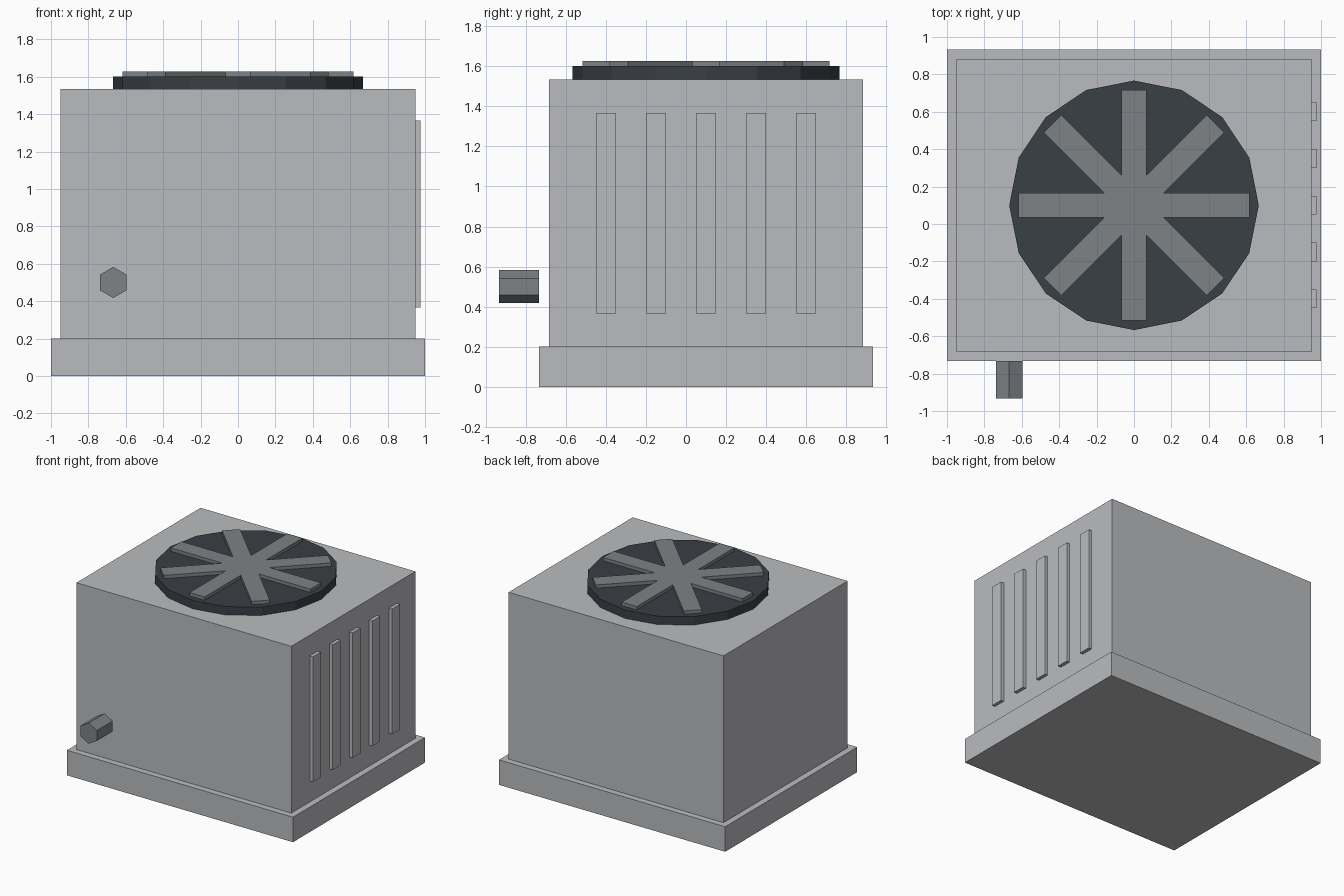
import bpy
import math
from mathutils import Matrix, Vector

cube = bpy.data.objects.get("Cube")
if cube:
    bpy.data.objects.remove(cube, do_unlink=True)


def material(name, rgb):
    mat = bpy.data.materials.new(name)
    mat.use_nodes = True
    colour = (*rgb, 1.0)
    mat.diffuse_color = colour
    mat.node_tree.nodes["Principled BSDF"].inputs["Base Color"].default_value = colour
    return mat


light_grey = material("light_grey", (0.49, 0.50, 0.52))
mid_grey = material("mid_grey", (0.21, 0.225, 0.235))
charcoal = material("charcoal", (0.042, 0.05, 0.06))


def finish(name, mat):
    obj = bpy.context.object
    obj.name = name
    obj.data.name = name
    obj.data.materials.append(mat)
    return obj


def box(name, mat, centre, size, turn=0.0):
    bpy.ops.mesh.primitive_cube_add(size=1, location=centre, rotation=(0, 0, turn))
    obj = finish(name, mat)
    obj.data.transform(Matrix.Diagonal((*size, 1)))
    return obj


def prism(name, mat, sides, radius, depth, centre, rotation=(0, 0, 0)):
    bpy.ops.mesh.primitive_cylinder_add(vertices=sides, radius=radius, depth=depth,
                                        location=centre, rotation=rotation)
    return finish(name, mat)


MID_Y = 0.1
BODY_TOP = 1.533

# Base slab and cabinet
box("base_slab", light_grey, (0, MID_Y, 0.1), (2, 1.667, 0.2))
box("cabinet", light_grey, (0, MID_Y, (0.2 + BODY_TOP) / 2), (1.9, 1.567, BODY_TOP - 0.2))

# Fan housing with four crossing bars that form eight spokes
prism("fan_housing", charcoal, 16, 0.667, 0.067, (0, MID_Y, BODY_TOP + 0.0335))
for i in range(4):
    box(f"fan_bar_{i + 1}", mid_grey, (0, MID_Y, 1.61), (1.233, 0.133, 0.034), i * math.pi / 4)

# Vertical side louvres
for i in range(5):
    box(f"side_louvre_{i + 1}", light_grey,
        (0.96, MID_Y + (i - 2) * 0.25, 0.867), (0.034, 0.1, 1.0))

# Hexagonal pipe stub
prism("pipe_stub", mid_grey, 6, 0.083, 0.2, (-0.667, -0.833, 0.5), (math.pi / 2, 0, 0))
